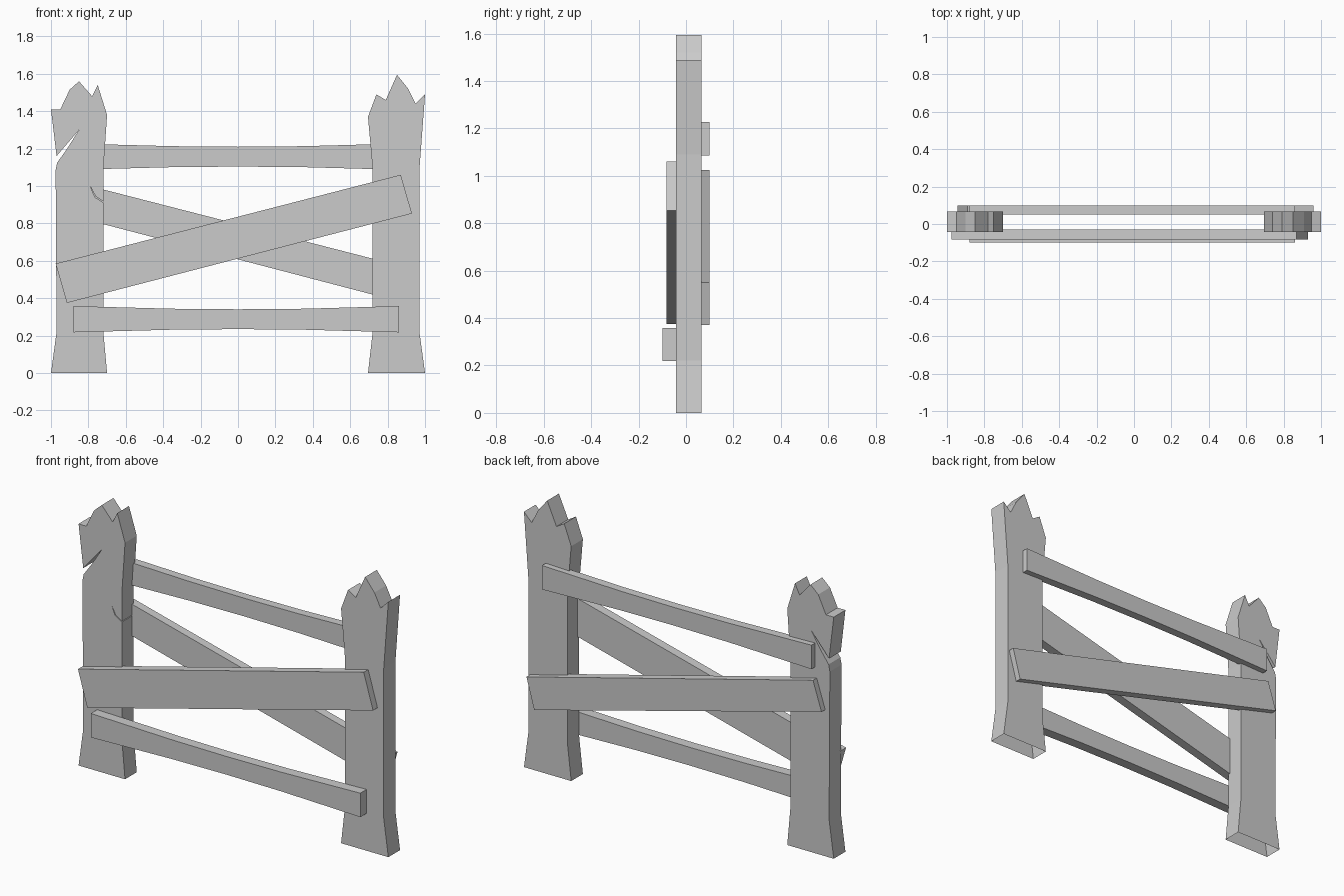
import bpy
import bmesh

if "Cube" in bpy.data.objects:
    bpy.data.objects.remove(bpy.data.objects["Cube"])


def prism(name, outline, y0, y1, open_bottom=False):
    """Extrude an (x, z) outline from y0 to y1."""
    bm = bmesh.new()
    face = bm.faces.new([bm.verts.new((x, y0, z)) for x, z in outline])
    ext = bmesh.ops.extrude_face_region(bm, geom=[face], use_keep_orig=True)
    verts = [g for g in ext["geom"] if isinstance(g, bmesh.types.BMVert)]
    bmesh.ops.translate(bm, verts=verts, vec=(0, y1 - y0, 0))
    bmesh.ops.recalc_face_normals(bm, faces=bm.faces)
    if open_bottom:
        low = [f for f in bm.faces if all(v.co.z < 0.001 for v in f.verts)]
        bmesh.ops.delete(bm, geom=low, context="FACES")
    mesh = bpy.data.meshes.new(name)
    bm.to_mesh(mesh)
    bm.free()
    obj = bpy.data.objects.new(name, mesh)
    bpy.context.collection.objects.link(obj)
    return obj


def rail(name, z, y0, y1):
    """Horizontal rail, slightly thinner toward the middle."""
    stations = [(-0.88, 0.07), (-0.35, 0.056), (0, 0.053), (0.35, 0.056), (0.86, 0.07)]
    outline = [(x, z - h) for x, h in stations]
    outline += [(x, z + h) for x, h in reversed(stations)]
    return prism(name, outline, y0, y1)


POST_Y = (-0.042, 0.066)

# Left post: splintered top, split on the outer edge, hairline crack inside
prism("left_post", [
    (-1, 0), (-0.70, 0), (-0.72, 0.22),
    (-0.72, 0.912), (-0.765, 0.94), (-0.79, 1.0), (-0.761, 0.944), (-0.72, 0.917),
    (-0.72, 1.09), (-0.70, 1.38), (-0.75, 1.54), (-0.78, 1.48), (-0.85, 1.56),
    (-0.90, 1.515), (-0.95, 1.41), (-1, 1.41),
    (-0.97, 1.16), (-0.85, 1.30), (-0.92, 1.19), (-0.967, 1.125),
    (-0.975, 1.085), (-0.97, 0.22)], *POST_Y, open_bottom=True)

# Right post
prism("right_post", [
    (0.695, 0), (1, 0), (0.97, 0.22), (0.97, 1.09), (1, 1.49), (0.95, 1.44),
    (0.91, 1.52), (0.85, 1.595), (0.79, 1.46), (0.74, 1.49), (0.695, 1.37),
    (0.72, 1.09), (0.72, 0.22)], *POST_Y, open_bottom=True)

# Horizontal rails
rail("top_rail", 1.157, 0.05, 0.10)
rail("bottom_rail", 0.288, -0.10, -0.04)

# Crossed diagonal planks
prism("front_diagonal", [(-0.975, 0.585), (-0.915, 0.375), (0.93, 0.853), (0.87, 1.06)],
      -0.083, -0.03)
prism("back_diagonal", [(-0.945, 0.855), (0.91, 0.37), (0.96, 0.55), (-0.89, 1.025)],
      0.05, 0.10)
